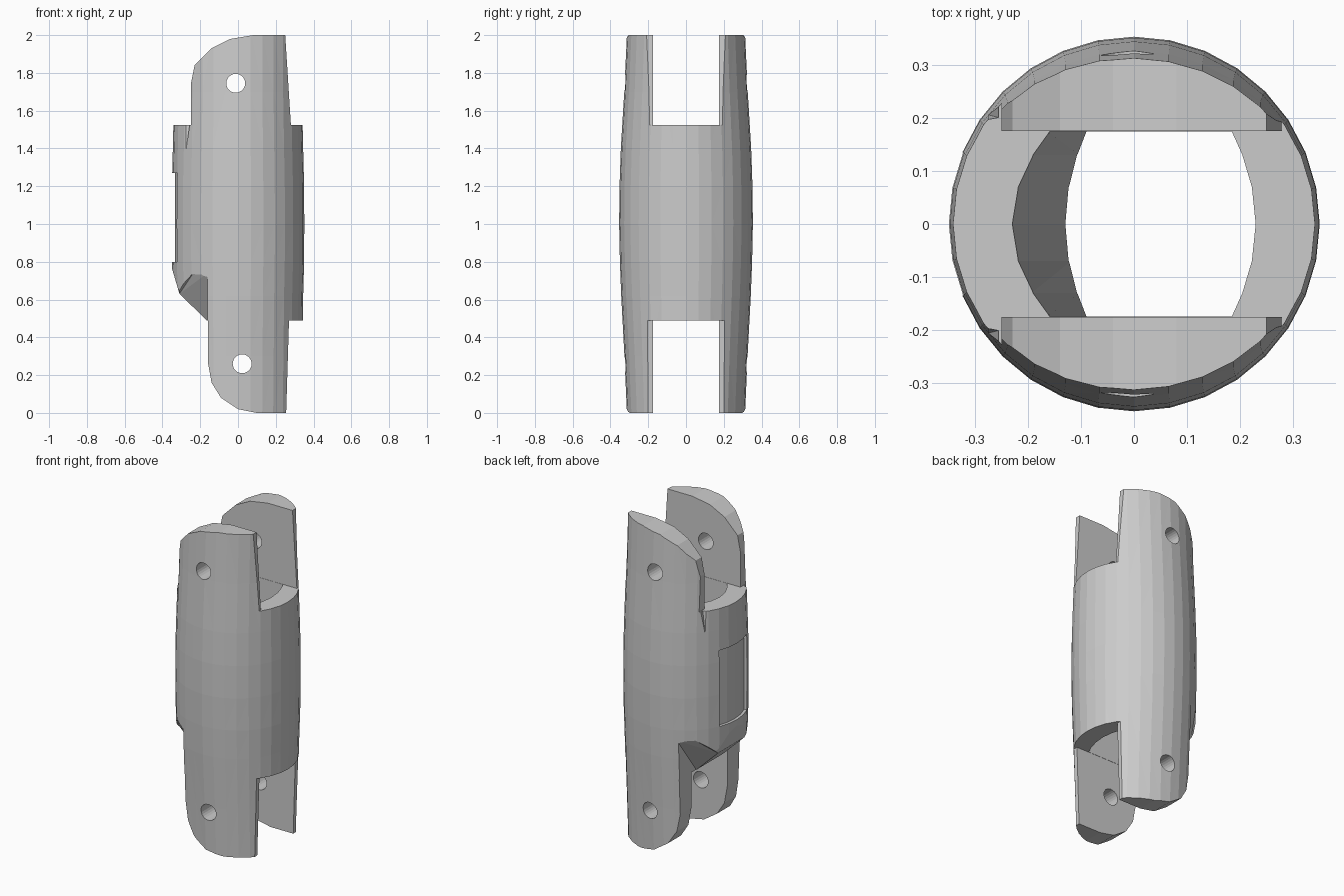
import bpy, bmesh, math

if "Cube" in bpy.data.objects:
    bpy.data.objects.remove(bpy.data.objects["Cube"])


def loft(name, rings):
    """Closed solid through matching rings of points, with capped ends."""
    bm = bmesh.new()
    loops = [[bm.verts.new(p) for p in ring] for ring in rings]
    n = len(loops[0])
    for a, b in zip(loops, loops[1:]):
        for i in range(n):
            j = (i + 1) % n
            bm.faces.new((a[i], a[j], b[j], b[i]))
    bm.faces.new(loops[0])
    bm.faces.new(loops[-1])
    bmesh.ops.triangulate(bm, faces=[f for f in bm.faces if len(f.verts) == 4])
    bmesh.ops.recalc_face_normals(bm, faces=bm.faces)
    me = bpy.data.meshes.new(name)
    bm.to_mesh(me)
    bm.free()
    ob = bpy.data.objects.new(name, me)
    bpy.context.collection.objects.link(ob)
    return ob


def along_y(name, outline, y0, y1):
    return loft(name, [[(x, y, z) for x, z in outline] for y in (y0, y1)])


def along_z(name, outline, z0, z1):
    return loft(name, [[(x, y, z) for x, y in outline] for z in (z0, z1)])


def combine(target, tool, op='DIFFERENCE'):
    tool.hide_render = True
    m = target.modifiers.new(tool.name, 'BOOLEAN')
    m.operation, m.solver, m.object = op, 'EXACT', tool
    bpy.context.view_layer.objects.active = target
    bpy.ops.object.modifier_apply(modifier=m.name)
    bpy.data.objects.remove(tool)


# Barrel: 32 sided, flattened towards the fork ends
levels = [(-0.02, .335, .312), (0.3, .34, .326), (0.62, .345, .343), (0.8, .35, .35),
          (1.0, .351, .354), (1.2, .35, .352), (1.4, .345, .345), (1.7, .338, .327),
          (2.02, .338, .312)]
barrel = loft("hinged_sleeve", [
    [(rx * math.cos(math.tau * i / 32), ry * math.sin(math.tau * i / 32), z) for i in range(32)]
    for z, rx, ry in levels])

# Side silhouette with rounded fork tabs
silhouette = [(-.25, 1.525), (-.25, 1.74), (-.23, 1.84), (-.14, 1.93), (-.04, 1.98), (.08, 2),
              (.25, 2), (.28, 1.525), (.4, 1.525), (.4, .49), (.27, .49), (.255, 0), (.1, 0),
              (0, .02), (-.09, .08), (-.14, .16), (-.16, .27), (-.16, .49), (-.4, .49),
              (-.4, 1.525)]
combine(barrel, along_y("silhouette", silhouette, -.5, .5), 'INTERSECT')

# Fork slots at both ends
slot = [(-.5, -.176), (.5, -.176), (.5, .176), (-.5, .176)]
combine(barrel, along_z("top_slot", slot, 1.525, 2.2))
combine(barrel, along_z("bottom_slot", slot, -.2, .49))

# Sloped lower left relief, deeper towards the tabs
mid = [(-.5, .8), (-.36, .8), (-.31, .63), (-.162, .487), (-.162, .3), (-.5, .3)]
side = [(-.5, .8), (-.3, .8), (-.2, .795), (-.162, .74), (-.162, .3), (-.5, .3)]
combine(barrel, loft("relief", [
    [(x, y, z) for x, z in prof]
    for y, prof in ((-.4, side), (-.32, side), (-.13, mid), (.13, mid), (.32, side), (.4, side))]))


# Through passage whose left wall leans inward going down
def passage(z):
    t = (z - .49) / 1.035
    left, bulge = -.13 - .1 * t, .04 + .03 * t
    steps = [-1, -.75, -.4, 0, .4, .75, 1]
    return ([(.23 - .045 * s * s, .1745 * s, z) for s in steps]
            + [(left + bulge * s * s, .1745 * s, z) for s in reversed(steps)])


combine(barrel, loft("passage", [passage(.44), passage(1.575)]))

# Recessed panel on the left
ys = [-.135, -.066, 0, .066, .135]
panel = [(-math.sqrt(.333 ** 2 - y * y), y) for y in ys] + [(-.5, .135), (-.5, -.135)]
combine(barrel, along_z("panel_recess", panel, .8, 1.27))

# Small notches at the foot of the upper tabs
for s in (-1, 1):
    top = [(-.251, s * .2, 1.56), (-.251, s * .32, 1.56), (-.33, s * .26, 1.56), (-.305, s * .19, 1.56)]
    tip = [(-.29 + (x + .29) * .05, s * .21 + (y - s * .21) * .05, 1.3) for x, y, z in top]
    combine(barrel, loft("notch", [tip, top]))

# Pin holes through the tabs
for x, z in ((-.012, 1.745), (.022, .26)):
    ring = [(x + .05 * math.cos(math.tau * i / 24), z + .05 * math.sin(math.tau * i / 24))
            for i in range(24)]
    combine(barrel, along_y("pin_hole", ring, -.5, .5))
